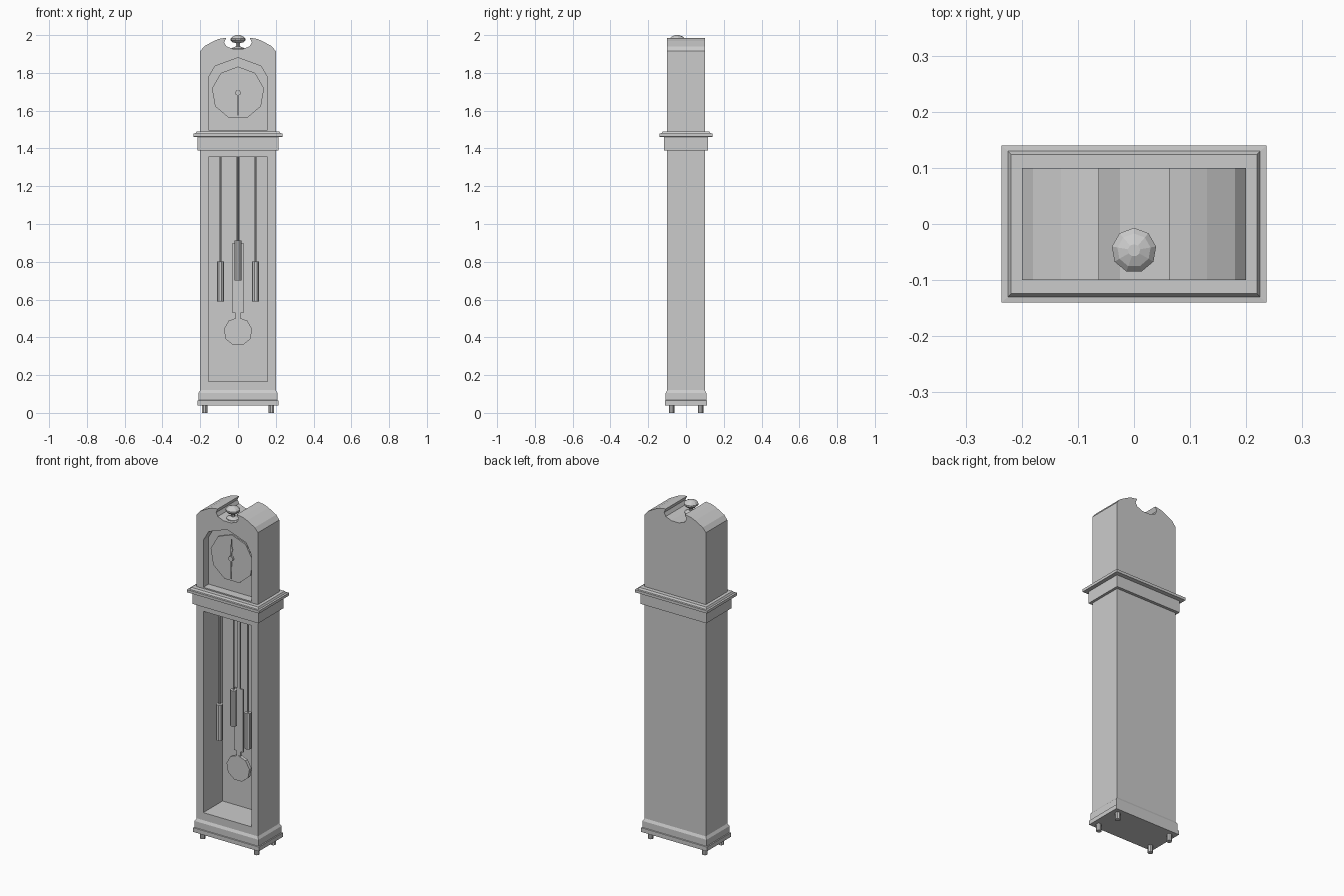
import bpy, bmesh, math

if "Cube" in bpy.data.objects:
    bpy.data.objects.remove(bpy.data.objects["Cube"])

def finish(name, bm):
    bmesh.ops.recalc_face_normals(bm, faces=bm.faces)
    me = bpy.data.meshes.new(name)
    bm.to_mesh(me)
    bm.free()
    ob = bpy.data.objects.new(name, me)
    bpy.context.collection.objects.link(ob)
    return ob

def prism(name, pts, y0, y1):
    """Extrude an x/z outline from y0 to y1."""
    bm = bmesh.new()
    f = bm.faces.new([bm.verts.new((x, y0, z)) for x, z in pts])
    r = bmesh.ops.extrude_face_region(bm, geom=[f])
    vs = [g for g in r["geom"] if isinstance(g, bmesh.types.BMVert)]
    bmesh.ops.translate(bm, verts=vs, vec=(0, y1 - y0, 0))
    return finish(name, bm)

def stack(name, rings):
    """Bridge a list of closed rings and cap both ends."""
    bm = bmesh.new()
    vr = [[bm.verts.new(p) for p in r] for r in rings]
    n = len(vr[0])
    for a, b in zip(vr, vr[1:]):
        for i in range(n):
            j = (i + 1) % n
            bm.faces.new((a[i], a[j], b[j], b[i]))
    bm.faces.new(vr[0])
    bm.faces.new(vr[-1])
    return finish(name, bm)

def moulding(name, prof):
    return stack(name, [[(-x, -y, z), (x, -y, z), (x, y, z), (-x, y, z)] for x, y, z in prof])

def turned(name, x, y, prof, n=9):
    return stack(name, [[(x + r * math.sin(2 * math.pi * i / n), y + r * math.cos(2 * math.pi * i / n), z)
                         for i in range(n)] for r, z in prof])

def mirror(half):
    """Complete a right-hand outline with its left-hand copy."""
    return half + [(-x, z) for x, z in reversed(half) if x > 0]

def nonagon(r, zc):
    return [(r * math.sin(2 * math.pi * i / 9), zc + r * math.cos(2 * math.pi * i / 9)) for i in range(9)]

def carve(ob, cutter):
    m = ob.modifiers.new("opening", "BOOLEAN")
    m.object, m.operation, m.solver = cutter, "DIFFERENCE", "EXACT"
    bpy.context.view_layer.objects.active = ob
    bpy.ops.object.modifier_apply(modifier=m.name)
    bpy.data.objects.remove(cutter)

# trunk with deep open front
trunk = prism("trunk_case", mirror([(0.2, 0.1), (0.2, 1.42)]), -0.1, 0.1)
carve(trunk, prism("cutter", mirror([(0.157, 0.165), (0.157, 1.355)]), -0.2, 0.08))

# hood with broken arch top and shallow dial recess
hood = prism("hood", mirror([(0.2, 1.48), (0.2, 1.915), (0.18, 1.94), (0.13, 1.968), (0.1, 1.98),
                             (0.062, 1.986), (0.073, 1.962), (0.062, 1.941), (0.025, 1.926)]), -0.1, 0.1)
carve(hood, prism("cutter", [(-0.157, 1.497), (0.157, 1.497), (0.157, 1.775), (0.122, 1.836),
                             (0, 1.88), (-0.122, 1.836), (-0.157, 1.775)], -0.2, -0.05))

# plinth and cornice
moulding("plinth", [(0.215, 0.112, 0.04), (0.215, 0.112, 0.065), (0.21, 0.108, 0.067),
                    (0.21, 0.108, 0.105), (0.2, 0.1, 0.12)])
moulding("cornice", [(0.215, 0.117, 1.39), (0.215, 0.117, 1.46), (0.236, 0.14, 1.462), (0.236, 0.14, 1.478),
                     (0.225, 0.13, 1.479), (0.219, 0.124, 1.49)])

# feet
for sx in (-1, 1):
    for sy in (-1, 1):
        turned("foot", sx * 0.177, sy * 0.077, [(0.015, 0), (0.015, 0.045)])

# finial
turned("finial", 0, -0.047, [(0.036, 1.92), (0.036, 1.93), (0.011, 1.94), (0.011, 1.957), (0.028, 1.962),
                             (0.04, 1.973), (0.04, 1.982), (0.03, 1.992), (0.011, 2.0)])

# dial and hands
prism("dial", nonagon(0.14, 1.693), -0.058, -0.045)
prism("hand_hub", nonagon(0.015, 1.695), -0.07, -0.055)
prism("hour_hand", mirror([(0.003, 1.695), (0.003, 1.73), (0.009, 1.748), (0.003, 1.768), (0.001, 1.81)]), -0.064, -0.06)
prism("minute_hand", mirror([(0.002, 1.575), (0.004, 1.695)]), -0.067, -0.063)

# three hanging weights on cords
for x, z in ((-0.093, 0.59), (0, 0.7), (0.093, 0.59)):
    turned("weight", x, -0.04, [(0.019, z), (0.019, z + 0.212)])
    turned("weight_cord", x, -0.04, [(0.005, z + 0.2), (0.005, 1.36)], 6)

# pendulum
prism("pendulum_rod", mirror([(0.013, 0.49), (0.013, 0.53), (0.03, 0.53), (0.03, 0.9),
                              (0.01, 0.9), (0.01, 1.36)]), 0.005, 0.015)
prism("pendulum_bob", nonagon(0.076, 0.43), 0.0, 0.02)
